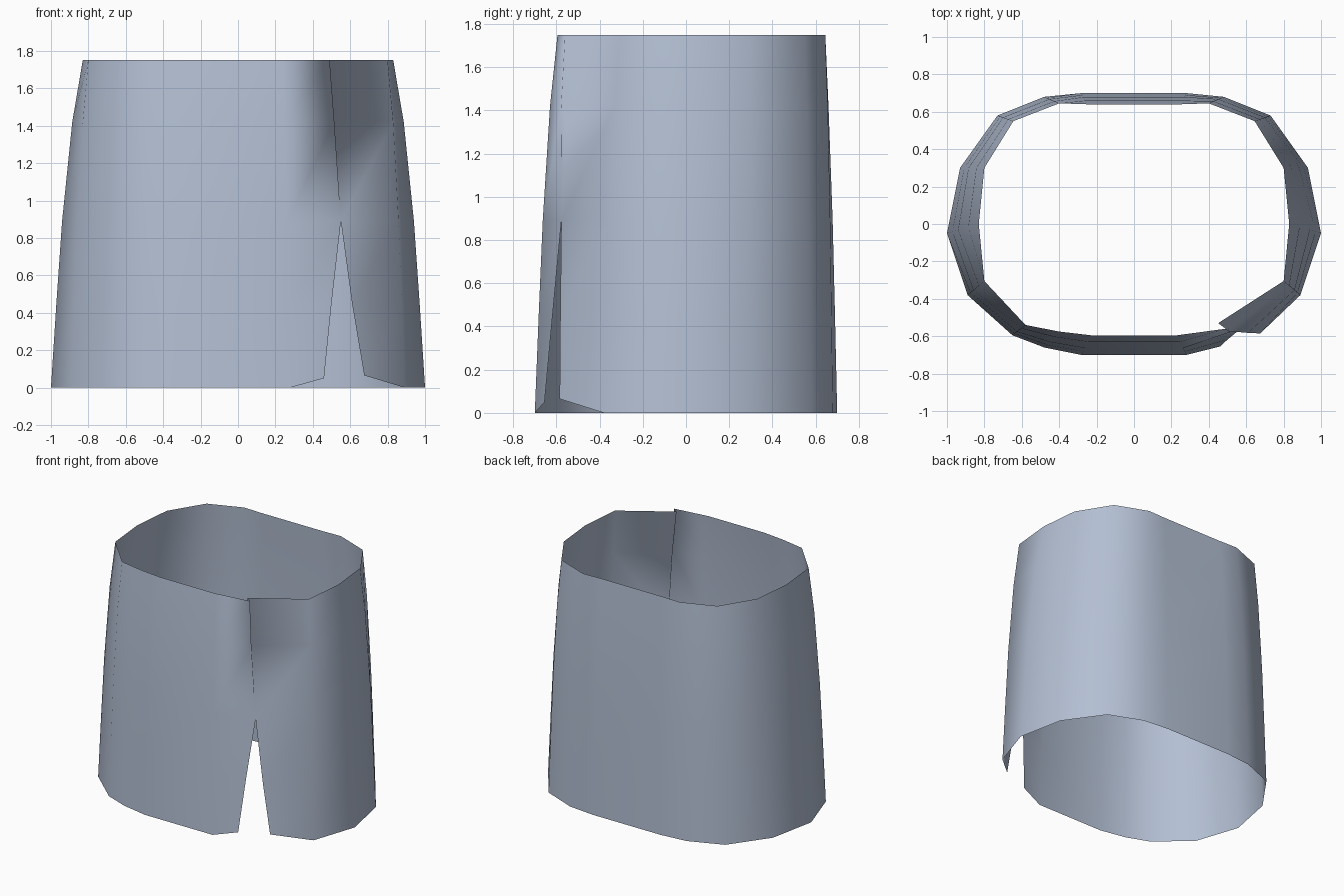
import bpy

if "Cube" in bpy.data.objects:
    bpy.data.objects.remove(bpy.data.objects["Cube"])

# Hem and waist outlines, from the left of the slit round the back to its right
HEM = [(.28, -.70), (-.28, -.70), (-.48, -.66), (-.65, -.595), (-.89, -.38),
       (-1, -.05), (-.93, .30), (-.73, .58), (-.48, .68), (-.28, .70)]
WAIST = [(.23, -.595), (-.23, -.595), (-.40, -.575), (-.58, -.54), (-.80, -.305),
         (-.83, 0), (-.80, .30), (-.645, .55), (-.40, .645), (-.25, .64)]


def close_round(half):
    """Mirror the back and side points to the right-hand side."""
    return half + [(-x, y) for x, y in reversed(half[4:])]


HEM, WAIST = close_round(HEM), close_round(WAIST)

# Rows: height, taper, left wrap edge (x, y), right wrap edge (x, y)
ROWS = [(0, 0, (.46, -.655), (.675, -.585)),
        (.45, .17, (.50, -.618), (.61, -.582)),
        (.89, .35, (.55, -.577), (.55, -.577)),
        (1.42, .67, (.515, -.578), (.50, -.553)),
        (1.75, 1, (.49, -.56), (.45, -.53))]
SLIT_ROW = 2

verts, faces, grid = [], [], []


def add(x, y, z):
    verts.append((x, y, z))
    return len(verts) - 1


for i, (z, t, left, right) in enumerate(ROWS):
    row = [add(*left, .05 if i == 0 else z)]
    for (hx, hy), (wx, wy) in zip(HEM, WAIST):
        row.append(add(hx + (wx - hx) * t, hy + (wy - hy) * t, z))
    # both edges meet in one point at the top of the slit
    row.append(row[0] if i == SLIT_ROW else add(*right, .065 if i == 0 else z))
    grid.append(row)

# Wrapped cloth
for lo, hi in zip(grid, grid[1:]):
    for j in range(len(lo) - 1):
        faces.append((lo[j + 1], lo[j], hi[j], hi[j + 1]))

# Narrow fold joining the overlapping edges above the slit
for i in range(SLIT_ROW, len(grid) - 1):
    lo, hi = grid[i], grid[i + 1]
    if i == SLIT_ROW:
        faces.append((lo[0], hi[-1], hi[0]))
    else:
        faces.append((lo[0], lo[-1], hi[-1], hi[0]))

mesh = bpy.data.meshes.new("skirt")
mesh.from_pydata(verts, [], faces)
mesh.shade_smooth()
skirt = bpy.data.objects.new("skirt", mesh)
bpy.context.collection.objects.link(skirt)

cloth = bpy.data.materials.new("blue grey cloth")
cloth.diffuse_color = (.45, .52, .65, 1)
cloth.use_nodes = True
cloth.node_tree.nodes["Principled BSDF"].inputs["Base Color"].default_value = cloth.diffuse_color
mesh.materials.append(cloth)
